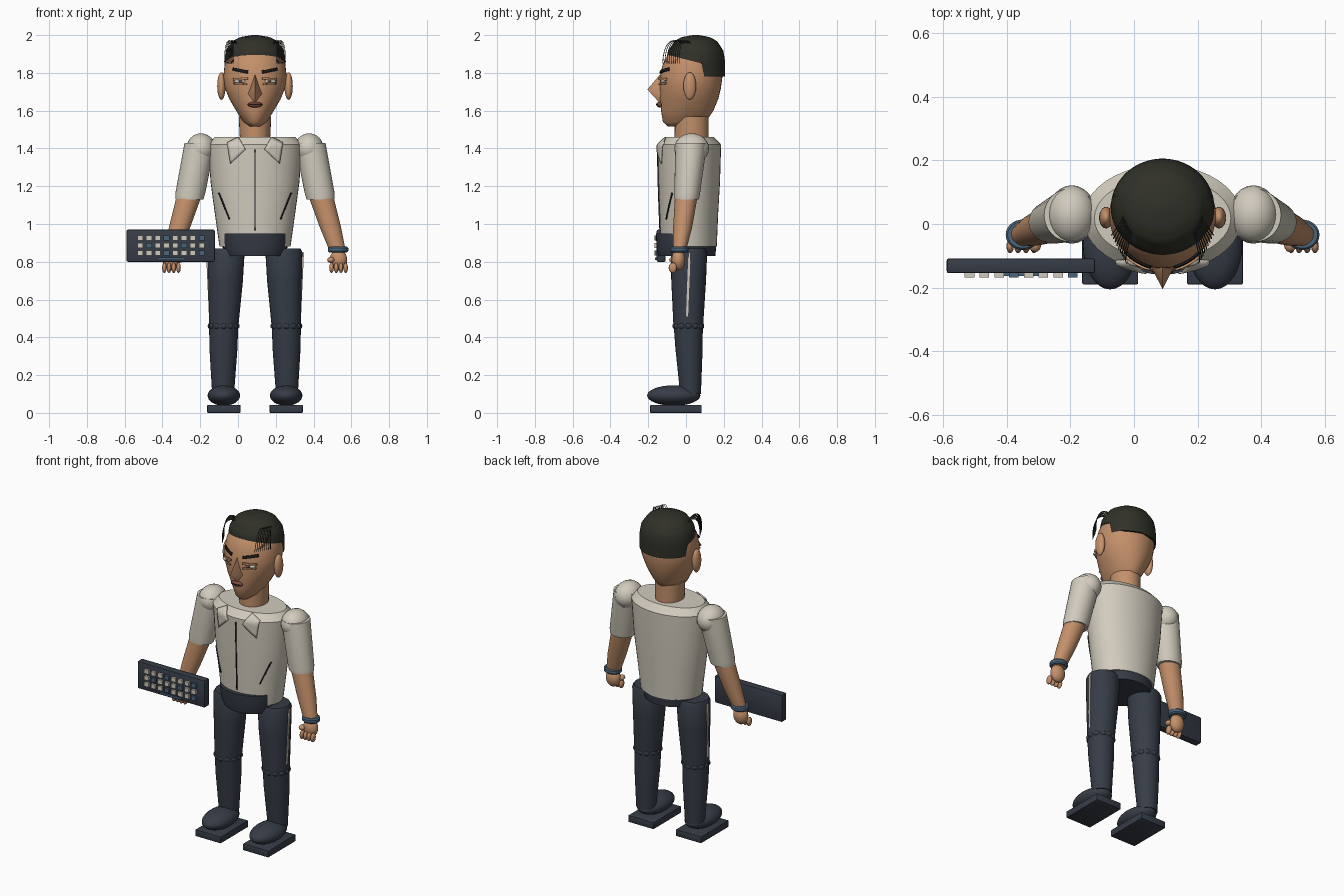
import bpy, bmesh, math
from mathutils import Vector, Matrix

if "Cube" in bpy.data.objects:
    bpy.data.objects.remove(bpy.data.objects["Cube"])

CX = 0.09  # centre line of the figure


def material(name, rgb):
    m = bpy.data.materials.new(name)
    m.use_nodes = True
    m.diffuse_color = (*rgb, 1)
    m.node_tree.nodes["Principled BSDF"].inputs["Base Color"].default_value = (*rgb, 1)
    return m


SHIRT = material("shirt cream", (0.64, 0.60, 0.51))
SKIN = material("skin tan", (0.55, 0.28, 0.145))
NAVY = material("trouser navy", (0.037, 0.045, 0.062))
HAIR = material("hair black", (0.03, 0.03, 0.022))
BLUE = material("band blue", (0.07, 0.13, 0.2))
LIP = material("lip brown", (0.2, 0.075, 0.055))
INK = material("dark line", (0.012, 0.012, 0.014))


def finish(bm, name, mat, angle=40):
    bmesh.ops.recalc_face_normals(bm, faces=bm.faces)
    mesh = bpy.data.meshes.new(name)
    bm.to_mesh(mesh)
    bm.free()
    ob = bpy.data.objects.new(name, mesh)
    bpy.context.collection.objects.link(ob)
    mesh.materials.append(mat)
    bpy.ops.object.select_all(action="DESELECT")
    ob.select_set(True)
    bpy.context.view_layer.objects.active = ob
    bpy.ops.object.shade_smooth_by_angle(angle=math.radians(angle))
    return ob


def skin_rings(bm, rings):
    rows = [[bm.verts.new(p) for p in ring] for ring in rings]
    n = len(rows[0])
    for a, b in zip(rows, rows[1:]):
        for i in range(n):
            bm.faces.new((a[i], a[(i + 1) % n], b[(i + 1) % n], b[i]))
    bm.faces.new(rows[0])
    bm.faces.new(rows[-1])


def loft(name, mat, sections, n=32, angle=40):
    """Stack of ellipses: (offset x, y, radius x, radius y, z)."""
    bm = bmesh.new()
    turn = [2 * math.pi * i / n for i in range(n)]
    skin_rings(bm, [[(CX + x + rx * math.cos(t), y + ry * math.sin(t), z) for t in turn]
                    for x, y, rx, ry, z in sections])
    return finish(bm, name, mat, angle)


def ball(name, mat, centre, radii, seg=24):
    bm = bmesh.new()
    bmesh.ops.create_uvsphere(bm, u_segments=seg, v_segments=seg // 2, radius=1,
                              matrix=Matrix.Translation((CX + centre[0], *centre[1:])) @ Matrix.Diagonal((*radii, 1)))
    return finish(bm, name, mat, 60)


def box(name, mat, lo, hi, bevel=0.0):
    lo, hi = Vector(lo), Vector(hi)
    bm = bmesh.new()
    bmesh.ops.create_cube(bm, size=1, matrix=Matrix.Translation((lo + hi) / 2) @ Matrix.Diagonal((*(hi - lo), 1)))
    if bevel:
        bmesh.ops.bevel(bm, geom=bm.edges[:], offset=bevel, segments=2, affect="EDGES", profile=0.5)
    return finish(bm, name, mat)


def front_y(sections, dx, z):
    """Front surface of a loft at the given offset and height."""
    z = min(max(z, sections[0][4]), sections[-1][4])
    for a, b in zip(sections, sections[1:]):
        if a[4] <= z <= b[4]:
            f = (z - a[4]) / (b[4] - a[4])
            y, rx, ry = (a[k] + f * (b[k] - a[k]) for k in (1, 2, 3))
            return y - ry * math.sqrt(max(0, 1 - (dx / rx) ** 2))


def patch(name, mat, corners, sections, lift=0.006, n=6):
    """Thin plate laid over the front of a loft."""
    a, b, c, d = (Vector(p) for p in corners)
    bm = bmesh.new()
    grid = []
    for i in range(n + 1):
        for j in range(n + 1):
            p = a.lerp(b, i / n).lerp(d.lerp(c, i / n), j / n)
            grid.append(bm.verts.new((CX + p.x, front_y(sections, p.x, p.y) - lift, p.y)))
    for i in range(n):
        for j in range(n):
            k = i * (n + 1) + j
            bm.faces.new((grid[k], grid[k + 1], grid[k + n + 2], grid[k + n + 1]))
    ob = finish(bm, name, mat)
    mod = ob.modifiers.new("thickness", "SOLIDIFY")
    mod.thickness, mod.offset = 0.007, 0
    return ob


def bar(name, mat, centre, half, tilt, sections, lift=0.004):
    c, s = math.cos(tilt), math.sin(tilt)
    w, h = half
    corners = [(centre[0] + u * c - v * s, centre[1] + u * s + v * c)
               for u, v in ((-w, -h), (w, -h), (w, h), (-w, h))]
    return patch(name, mat, corners, sections, lift)


# Torso, waist and neck
TORSO = [(0, 0.015, 0.188, 0.148, 0.88), (0, 0.015, 0.212, 0.155, 1.05), (0, 0.017, 0.235, 0.163, 1.22),
         (0, 0.018, 0.25, 0.168, 1.42), (0, 0.018, 0.215, 0.13, 1.46)]
loft("shirt_body", SHIRT, TORSO, 40, 30)
loft("hips", NAVY, [(0, 0.015, 0.16, 0.14, 0.83), (0, 0.015, 0.178, 0.147, 0.9)])
loft("belt_front", NAVY, [(0, -0.03, 0.145, 0.115, 0.83), (0, -0.03, 0.165, 0.125, 0.87),
                          (0, -0.03, 0.172, 0.13, 0.95)])
loft("neck", SKIN, [(0, 0.03, 0.078, 0.09, 1.42), (0, 0.03, 0.083, 0.09, 1.5), (0, 0.03, 0.085, 0.09, 1.57)])
bar("shirt_placket", INK, (0, 1.18), (0.003, 0.215), 0, TORSO, 0.001)

# Head, given as height, half width, front and back
HEAD = [(0, (f + b) / 2, w, (b - f) / 2, z) for z, w, f, b in (
    (1.515, 0.03, -0.095, 0.06), (1.54, 0.062, -0.122, 0.105), (1.6, 0.1, -0.132, 0.145),
    (1.66, 0.135, -0.138, 0.17), (1.72, 0.16, -0.14, 0.185), (1.78, 0.168, -0.138, 0.193),
    (1.85, 0.16, -0.122, 0.19), (1.9, 0.145, -0.095, 0.18), (1.95, 0.09, -0.04, 0.12), (1.97, 0.03, 0.02, 0.06))]
loft("head", SKIN, HEAD, 40, 70)
bm = bmesh.new()
for p in ((0, -0.13, 1.8), (0, -0.205, 1.712), (0, -0.152, 1.668), (0, -0.12, 1.62),
          (0.045, -0.118, 1.685), (-0.045, -0.118, 1.685), (0, -0.05, 1.7)):
    bm.verts.new((CX + p[0], p[1], p[2]))
bmesh.ops.convex_hull(bm, input=bm.verts[:])
finish(bm, "nose", SKIN, 50)
ball("lips", LIP, (0, -0.14, 1.632), (0.04, 0.018, 0.015), 16)
ball("mouth_line", INK, (0, -0.15, 1.634), (0.034, 0.01, 0.003), 12)

# Hair cap with a lower back edge
FALL = ((1.78, 1.0), (1.87, 1.0), (1.92, 0.94), (1.97, 0.72), (1.99, 0.48), (2.0, 0.1))


def cap_scale(z):
    for (z0, f0), (z1, f1) in zip(FALL, FALL[1:]):
        if z <= z1 + 1e-6:
            return f0 + (f1 - f0) * (z - z0) / (z1 - z0)
    return FALL[-1][1]


bm = bmesh.new()
rings = []
for k in range(15):
    ring = []
    for i in range(64):
        t = 2 * math.pi * i / 64
        y = 0.052 + 0.154 * math.sin(t)
        low = 1.78 if y > 0.085 else 1.895 - 0.045 * (y + 0.1) / 0.185
        z = low + (2.0 - low) * math.sin(k / 14 * math.pi / 2)
        f = cap_scale(z)
        ring.append((CX + 0.163 * f * math.cos(t), 0.052 + 0.154 * f * math.sin(t), z))
    rings.append(ring)
skin_rings(bm, rings)
finish(bm, "hair_cap", HAIR, 50)

# Mirrored parts
for s, side in ((1, "left"), (-1, "right")):
    # Face
    ball(side + "_ear", SKIN, (s * 0.178, 0.02, 1.73), (0.022, 0.034, 0.073))
    bar(side + "_eyebrow", INK, (s * 0.077, 1.812), (0.04, 0.008), s * 0.2, HEAD, 0.008)
    ball(side + "_eye", SHIRT, (s * 0.077, -0.118, 1.755), (0.036, 0.016, 0.011), 16)
    ball(side + "_iris", LIP, (s * 0.077, -0.13, 1.756), (0.009, 0.007, 0.008), 12)
    bar(side + "_upper_lid", SKIN, (s * 0.077, 1.768), (0.038, 0.006), -s * 0.06, HEAD, 0.01)
    bar(side + "_lower_lid", SKIN, (s * 0.077, 1.742), (0.034, 0.004), s * 0.06, HEAD, 0.01)
    # Loose strands over the temple
    cu = bpy.data.curves.new(side + "_hair_strands", "CURVE")
    cu.dimensions, cu.bevel_depth, cu.bevel_resolution = "3D", 0.0018, 0
    for i in range(9):
        pts = ((0.12 - 0.003 * i, 0.03 - 0.006 * i, 1.95), (0.14 - 0.004 * i, -0.01 - 0.008 * i, 2.0),
               (0.165 - 0.005 * i, -0.04 - 0.01 * i, 1.96), (0.16 - 0.006 * i, -0.035 - 0.011 * i, 1.85))
        sp = cu.splines.new("NURBS")
        sp.points.add(len(pts) - 1)
        for q, (x, y, z) in zip(sp.points, pts):
            q.co = (CX + s * x, y, z, 1)
        sp.order_u, sp.use_endpoint_u, sp.resolution_u = 4, True, 5
    cu.materials.append(HAIR)
    bpy.context.collection.objects.link(bpy.data.objects.new(side + "_hair_strands", cu))
    # Shirt details
    patch(side + "_collar", SHIRT, [(s * 0.147, 1.43), (s * 0.087, 1.46), (s * 0.05, 1.395), (s * 0.13, 1.32)],
          TORSO, 0.008)
    bar(side + "_pocket_slit", INK, (s * 0.163, 1.095), (0.003, 0.075), -s * 0.38, TORSO, 0.001)
    # Arm
    ball(side + "_shoulder", SHIRT, (s * 0.286, 0.03, 1.4), (0.077, 0.092, 0.08))
    loft(side + "_sleeve", SHIRT, [(s * 0.347, 0.004, 0.074, 0.064, 1.13), (s * 0.343, 0.006, 0.079, 0.068, 1.16),
                                   (s * 0.291, 0.028, 0.082, 0.084, 1.43)])
    loft(side + "_forearm", SKIN, [(s * 0.44, -0.036, 0.042, 0.034, 0.85), (s * 0.4, -0.018, 0.056, 0.05, 0.98),
                                   (s * 0.348, 0.002, 0.066, 0.06, 1.15)])
    loft(side + "_wristband", BLUE, [(s * 0.44, -0.034, 0.048, 0.042, 0.85), (s * 0.44, -0.034, 0.054, 0.048, 0.857),
                                     (s * 0.44, -0.034, 0.054, 0.048, 0.873), (s * 0.44, -0.034, 0.048, 0.042, 0.88)])
    ball(side + "_palm", SKIN, (s * 0.442, -0.04, 0.81), (0.046, 0.036, 0.056))
    for i in range(4):
        ball(f"{side}_finger_{i + 1}", SKIN, (s * (0.405 + 0.025 * i), -0.07, 0.768), (0.012, 0.022, 0.028), 12)
    ball(side + "_thumb", SKIN, (s * 0.402, -0.065, 0.81), (0.02, 0.024, 0.016), 12)
    # Leg
    loft(side + "_thigh", NAVY, [(s * 0.166, 0.012, 0.077, 0.078, 0.45), (s * 0.156, 0.014, 0.092, 0.092, 0.7),
                                 (s * 0.153, 0.016, 0.098, 0.096, 0.85), (s * 0.153, 0.016, 0.088, 0.086, 0.87)])
    loft(side + "_shin", NAVY, [(s * 0.169, 0.024, 0.058, 0.055, 0.1), (s * 0.167, 0.016, 0.074, 0.072, 0.34),
                                (s * 0.166, 0.012, 0.077, 0.077, 0.46)])
    for i in range(12):
        t = 2 * math.pi * i / 12
        ball(f"{side}_knee_fold_{i + 1}", NAVY, (s * 0.166 + 0.062 * math.cos(t), 0.012 + 0.062 * math.sin(t), 0.46),
             (0.023, 0.023, 0.02), 12)
    stripe = box(side + "_trouser_stripe", SHIRT, (-0.004, -0.006, -0.17), (0.004, 0.006, 0.17))
    stripe.location = (CX + s * 0.2475, 0.012, 0.68)
    stripe.rotation_euler = (-0.04, s * 0.045, 0)
    # Shoe
    ball(side + "_shoe", NAVY, (s * 0.165, -0.065, 0.092), (0.086, 0.141, 0.054), 32)
    x = CX + s * 0.165
    box(side + "_sole", NAVY, (x - 0.088, -0.19, 0), (x + 0.088, 0.083, 0.042), 0.004)

# Keyboard held in the right hand
box("keyboard_case", NAVY, (-0.59, -0.155, 0.8), (-0.123, -0.108, 0.97), 0.007)
for row in range(3):
    for col in range(8):
        x, z = -0.518 + 0.0465 * col, 0.846 + 0.04 * row
        box(f"key_{row + 1}_{col + 1}", BLUE if (col + 2 * row) % 4 == 3 else SHIRT,
            (x - 0.015, -0.168, z - 0.013), (x + 0.015, -0.15, z + 0.013))
box("space_bar", BLUE, (-0.43, -0.164, 0.81), (-0.28, -0.15, 0.822))
